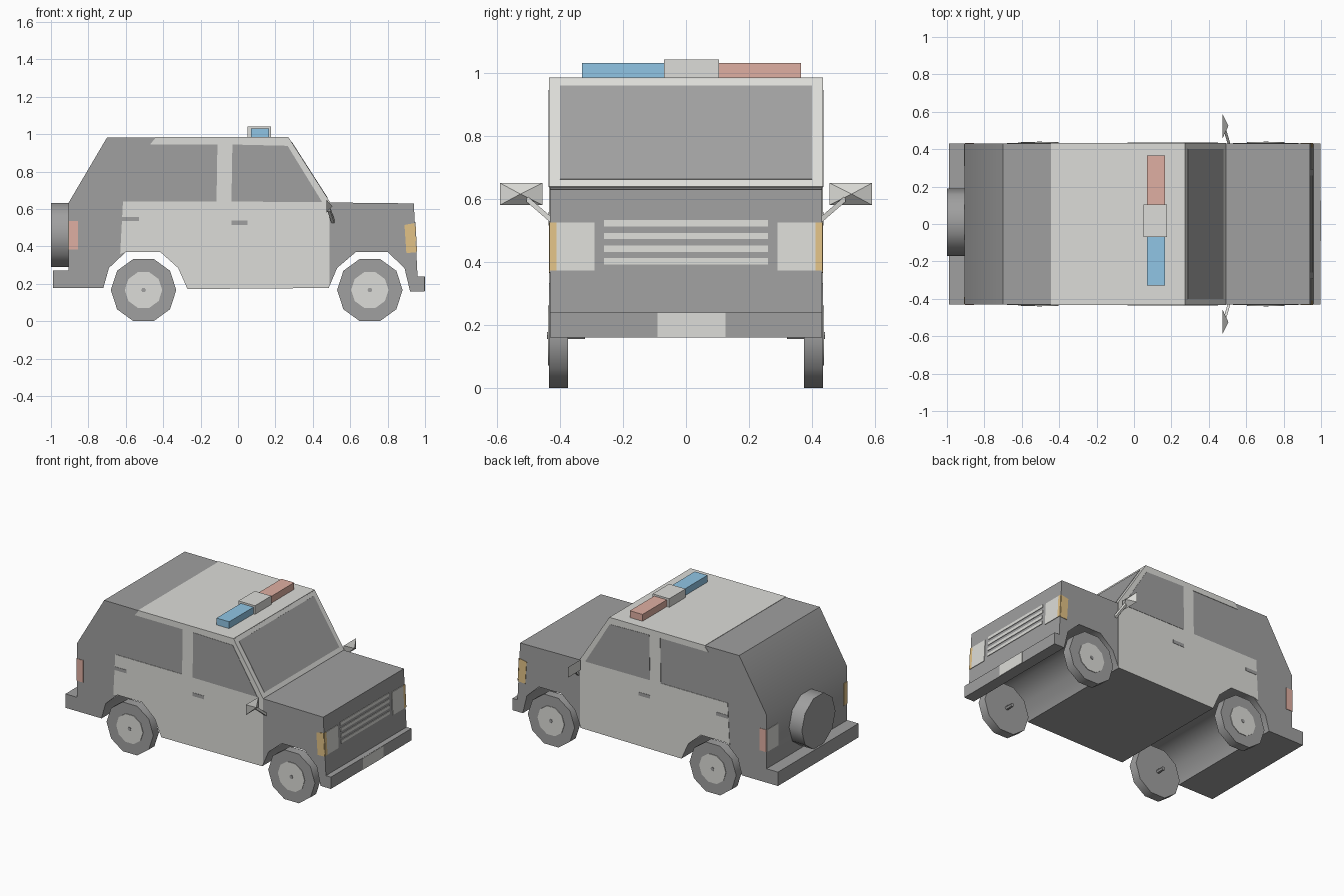
import bpy, bmesh, math
from mathutils import Vector

if "Cube" in bpy.data.objects:
    bpy.data.objects.remove(bpy.data.objects["Cube"], do_unlink=True)


def material(name, *rgb):
    m = bpy.data.materials.new(name)
    m.use_nodes = True
    m.diffuse_color = (*rgb, 1)
    m.node_tree.nodes["Principled BSDF"].inputs["Base Color"].default_value = (*rgb, 1)
    return m


WHITE = material("white paint", 0.72, 0.72, 0.69)
DARK = material("dark grey", 0.35, 0.35, 0.35)
BLUE = material("blue lens", 0.28, 0.56, 0.78)
RED = material("red lens", 0.74, 0.43, 0.36)
AMBER = material("amber lens", 0.76, 0.54, 0.24)


def finish(name, bm, mat, smooth=None):
    bmesh.ops.recalc_face_normals(bm, faces=bm.faces)
    mesh = bpy.data.meshes.new(name)
    bm.to_mesh(mesh)
    bm.free()
    mesh.materials.append(mat)
    ob = bpy.data.objects.new(name, mesh)
    bpy.context.collection.objects.link(ob)
    if smooth:
        bpy.ops.object.select_all(action="DESELECT")
        ob.select_set(True)
        bpy.context.view_layer.objects.active = ob
        bpy.ops.object.shade_smooth_by_angle(angle=math.radians(smooth))
    return ob


def prism(name, points, push, mat, smooth=None):
    """Extrude a flat outline along a vector."""
    bm = bmesh.new()
    face = bm.faces.new([bm.verts.new(p) for p in points])
    new = bmesh.ops.extrude_face_region(bm, geom=[face], use_keep_orig=True)["geom"]
    moved = [v for v in new if isinstance(v, bmesh.types.BMVert)]
    bmesh.ops.translate(bm, verts=moved, vec=push)
    return finish(name, bm, mat, smooth)


def box(name, x, y, z, mat):
    pts = [(x[0], y[0], z[0]), (x[1], y[0], z[0]), (x[1], y[1], z[0]), (x[0], y[1], z[0])]
    return prism(name, pts, (0, 0, z[1] - z[0]), mat)


def rect(a0, a1, b0, b1):
    return [(a0, b0), (a1, b0), (a1, b1), (a0, b1)]


def side_plate(name, outline, s, base, depth, mat):
    return prism(name, [(x, s * base, z) for x, z in outline], (0, s * depth, 0), mat)


def wheel_disc(name, x, z, r, y0, y1, mat, n=10):
    ring = [(x + r * math.cos(i * math.tau / n), y0, z + r * math.sin(i * math.tau / n))
            for i in range(n)]
    return prism(name, ring, (0, y1 - y0, 0), mat, 40)


# Body shell with wheel arches and both bumpers
W = 0.431
rear_arch = [(-0.27, 0.172), (-0.32, 0.285), (-0.415, 0.37), (-0.60, 0.37)]
shell = [(-0.99, 0.178), (-0.99, 0.272), (-0.905, 0.272), (-0.905, 0.635), (-0.70, 0.983),
         (0.27, 0.978), (0.49, 0.635), (0.94, 0.63), (0.96, 0.24), (0.997, 0.24),
         (0.997, 0.16), (0.92, 0.16), (0.89, 0.285), (0.80, 0.37), (0.63, 0.37),
         (0.53, 0.285), (0.485, 0.178)] + rear_arch + [(-0.69, 0.285), (-0.72, 0.178)]
prism("body_shell", [(x, -W, z) for x, z in shell], (0, 2 * W, 0), DARK, 46)

# White side panel with pillars and roof rail
panel = rear_arch + [(-0.63, 0.36), (-0.615, 0.64), (-0.115, 0.64), (-0.11, 0.945),
                     (-0.47, 0.945), (-0.44, 0.982), (0.27, 0.979), (0.49, 0.635),
                     (0.49, 0.19), (0.485, 0.178)]
window = [(-0.035, 0.64), (-0.03, 0.945), (0.265, 0.938), (0.45, 0.637)]
front_lamp = [(0.89, 0.515), (0.944, 0.525), (0.952, 0.368), (0.90, 0.365)]

for s, side in ((1, "left"), (-1, "right")):
    side_plate("door_panel_" + side, panel, s, W, 0.003, WHITE)
    side_plate("front_window_" + side, window, s, W, 0.005, DARK)
    side_plate("front_handle_" + side, rect(-0.035, 0.05, 0.515, 0.538), s, W, 0.005, DARK)
    side_plate("rear_handle_" + side, rect(-0.62, -0.53, 0.535, 0.558), s, W, 0.005, DARK)
    side_plate("front_marker_" + side, front_lamp, s, W, 0.003, AMBER)
    side_plate("rear_marker_" + side, rect(-0.904, -0.855, 0.385, 0.535), s, W, 0.003, RED)

    # Road wheels with hub and axle stub
    for x, end in ((0.705, "front"), (-0.505, "rear")):
        tag = end + "_" + side
        wheel_disc("tyre_" + tag, x, 0.167, 0.175, s * 0.374, s * 0.434, DARK)
        wheel_disc("hub_" + tag, x, 0.167, 0.10, s * 0.433, s * 0.438, WHITE)
        wheel_disc("axle_" + tag, x, 0.167, 0.013, s * 0.32, s * 0.441, DARK, 6)

    # Door mirror: pyramid housing on a slanted arm
    bm = bmesh.new()
    base = [bm.verts.new((0.472, s * y, z)) for y, z in rect(0.455, 0.59, 0.58, 0.65)]
    tip = bm.verts.new((0.505, s * 0.525, 0.615))
    bm.faces.new(base)
    for i in range(4):
        bm.faces.new((base[i], base[(i + 1) % 4], tip))
    finish("mirror_" + side, bm, WHITE)
    arm = [(0.50, s * 0.43, 0.525), (0.515, s * 0.43, 0.525),
           (0.515, s * 0.43, 0.545), (0.50, s * 0.43, 0.545)]
    prism("mirror_arm_" + side, arm, (-0.022, s * 0.075, 0.065), WHITE)


# Plates on the sloping nose
def nose_plate(name, y0, y1, z0, z1, mat):
    pts = [(0.96 - (z - 0.24) * 0.0513, y, z) for y, z in rect(y0, y1, z0, z1)]
    prism(name, pts, (0.004, 0, 0), mat)


for s, side in ((1, "left"), (-1, "right")):
    nose_plate("headlight_" + side, s * 0.29, s * 0.41, 0.373, 0.525, WHITE)
    nose_plate("corner_lamp_" + side, s * 0.41, s * 0.433, 0.373, 0.525, AMBER)
for i in range(4):
    z = 0.392 + i * 0.04
    nose_plate("grille_bar_" + str(i + 1), -0.26, 0.26, z, z + 0.02, WHITE)
box("number_plate", (0.996, 1.0), (-0.09, 0.125), (0.161, 0.239), WHITE)

# Rear lamps
box("rear_lamp_left", (-0.908, -0.904), (0.31, 0.43), (0.385, 0.535), WHITE)
box("rear_lamp_right", (-0.908, -0.904), (-0.431, -0.39), (0.385, 0.535), AMBER)

# Roof panel, windscreen surround and glass
box("roof_panel", (-0.445, 0.27), (-0.434, 0.434), (0.977, 0.984), WHITE)
normal = Vector((0.843, 0, 0.538))


def screen_plate(name, half, z0, z1, depth, mat):
    pts = [(0.49 - (z - 0.635) * 0.6414, y, z) for y, z in rect(-half, half, z0, z1)]
    prism(name, pts, normal * depth, mat)


screen_plate("windscreen_surround", 0.434, 0.637, 0.979, 0.003, WHITE)
screen_plate("windscreen_glass", 0.40, 0.66, 0.957, 0.005, DARK)

# Roof light bar
box("light_bar_blue", (0.07, 0.165), (-0.33, -0.07), (0.98, 1.03), BLUE)
box("light_bar_red", (0.07, 0.165), (0.105, 0.365), (0.98, 1.03), RED)
box("light_bar_centre", (0.052, 0.176), (-0.07, 0.105), (0.98, 1.042), WHITE)

# Spare wheel on the tailgate
spare = [(-0.90, 0.01 + 0.18 * math.cos(i * math.tau / 10), 0.46 + 0.18 * math.sin(i * math.tau / 10))
         for i in range(10)]
prism("spare_wheel", spare, (-0.10, 0, 0), DARK, 40)
